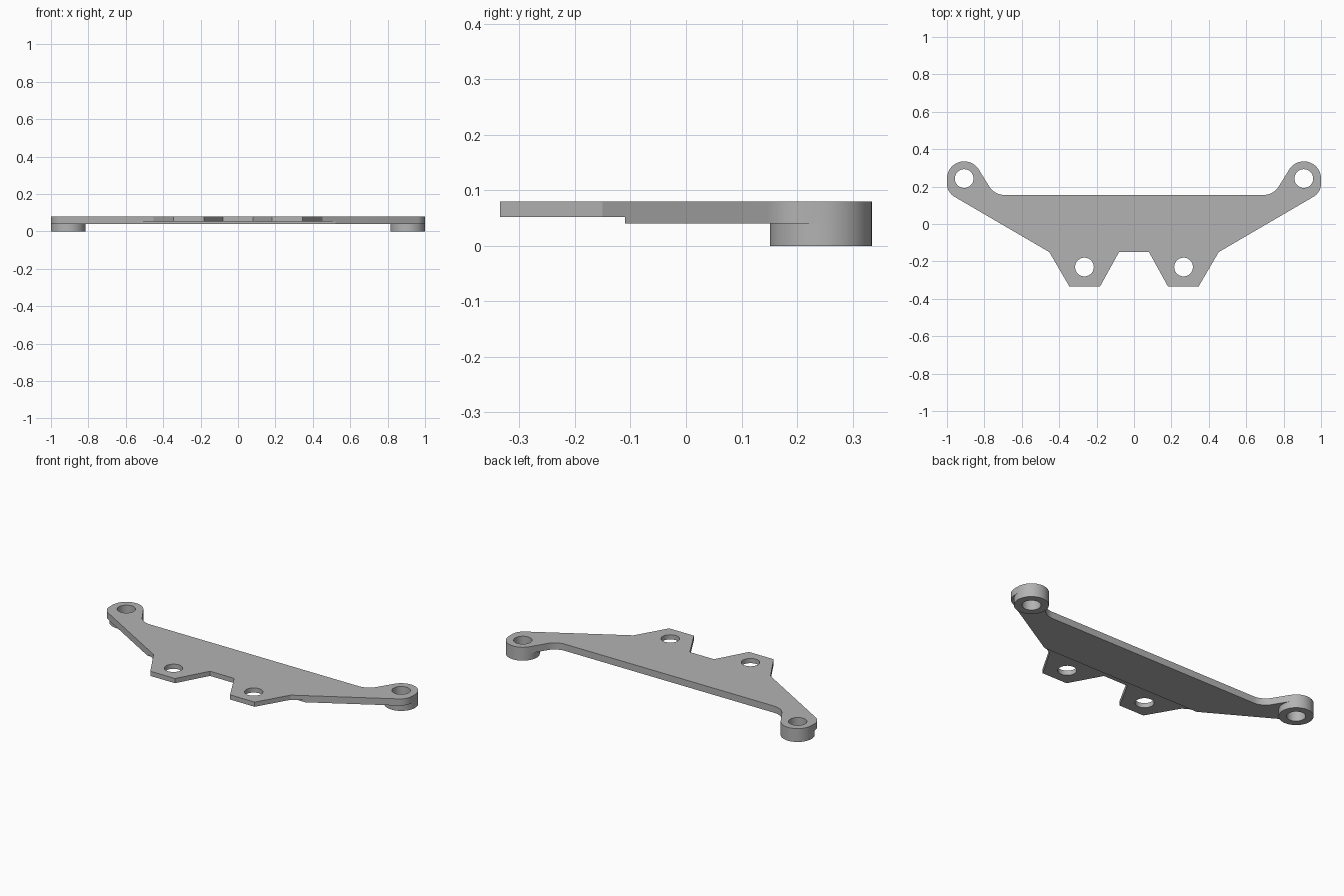
import bpy, bmesh
from math import radians, cos, sin

if "Cube" in bpy.data.objects:
    bpy.data.objects.remove(bpy.data.objects["Cube"])

TOP, UNDER, TAB_UNDER = 0.08, 0.04, 0.052
BOSS = (0.908, 0.243)
BOSS_R = 0.092
TAB_HOLE = (0.265, -0.23)
HOLE_R = 0.05

grey = bpy.data.materials.new("plain grey")
grey.use_nodes = True
colour = (0.45, 0.45, 0.45, 1)
grey.diffuse_color = colour
grey.node_tree.nodes["Principled BSDF"].inputs["Base Color"].default_value = colour


def arc(cx, cy, r, start, end, steps=12):
    angles = [radians(start + (end - start) * i / steps) for i in range(steps + 1)]
    return [(cx + r * cos(a), cy + r * sin(a)) for a in angles]


def prism(name, outline, bottom, top):
    """Closed solid from a counter-clockwise outline."""
    bm = bmesh.new()
    face = bm.faces.new([bm.verts.new((x, y, bottom)) for x, y in outline])
    new = bmesh.ops.extrude_face_region(bm, geom=[face])["geom"]
    verts = [v for v in new if isinstance(v, bmesh.types.BMVert)]
    bmesh.ops.translate(bm, verts=verts, vec=(0, 0, top - bottom))
    bmesh.ops.recalc_face_normals(bm, faces=bm.faces)
    mesh = bpy.data.meshes.new(name)
    bm.to_mesh(mesh)
    bm.free()
    mesh.materials.append(grey)
    obj = bpy.data.objects.new(name, mesh)
    bpy.context.collection.objects.link(obj)
    return obj


def activate(obj):
    bpy.ops.object.select_all(action="DESELECT")
    obj.select_set(True)
    bpy.context.view_layer.objects.active = obj


def cut(obj, cutter):
    mod = obj.modifiers.new("cut", "BOOLEAN")
    mod.operation = "DIFFERENCE"
    mod.solver = "EXACT"
    mod.object = cutter
    activate(obj)
    bpy.ops.object.modifier_apply(modifier=mod.name)
    bpy.data.objects.remove(cutter)


def drill(obj, x, y):
    cut(obj, prism("drill", arc(x, y, HOLE_R, 0, 352.5, 47), -0.1, 0.2))


# Outline of the left half: front tab, swept edge, rounded ear, inner fillet
half = [(0.08, -0.15), (0.182, -0.335), (0.345, -0.335), (0.453, -0.15)]
half += arc(0.92, 0.215, 0.08, -60, 0)
half += arc(*BOSS, BOSS_R, 0, 150, 20)
half += arc(0.69, 0.255, 0.1, -30, -90)
outline = half + [(-x, y) for x, y in reversed(half)]

# Plate, thinner under the front tabs
plate = prism("bracket_plate", outline, UNDER, TOP)
step = [(-1.2, -0.5), (1.2, -0.5), (1.2, -0.11), (-1.2, -0.11)]
cut(plate, prism("step_cutter", step, -0.1, TAB_UNDER))
parts = [plate]

# Mounting bosses under the ears, and all screw holes
for side, name in ((1, "left"), (-1, "right")):
    x, y = side * BOSS[0], BOSS[1]
    boss = prism(name + "_boss", arc(x, y, BOSS_R, 0, 352.5, 47), 0, UNDER)
    drill(boss, x, y)
    drill(plate, x, y)
    drill(plate, side * TAB_HOLE[0], TAB_HOLE[1])
    parts.append(boss)

for part in parts:
    activate(part)
    bpy.ops.object.shade_smooth_by_angle(angle=radians(25))
